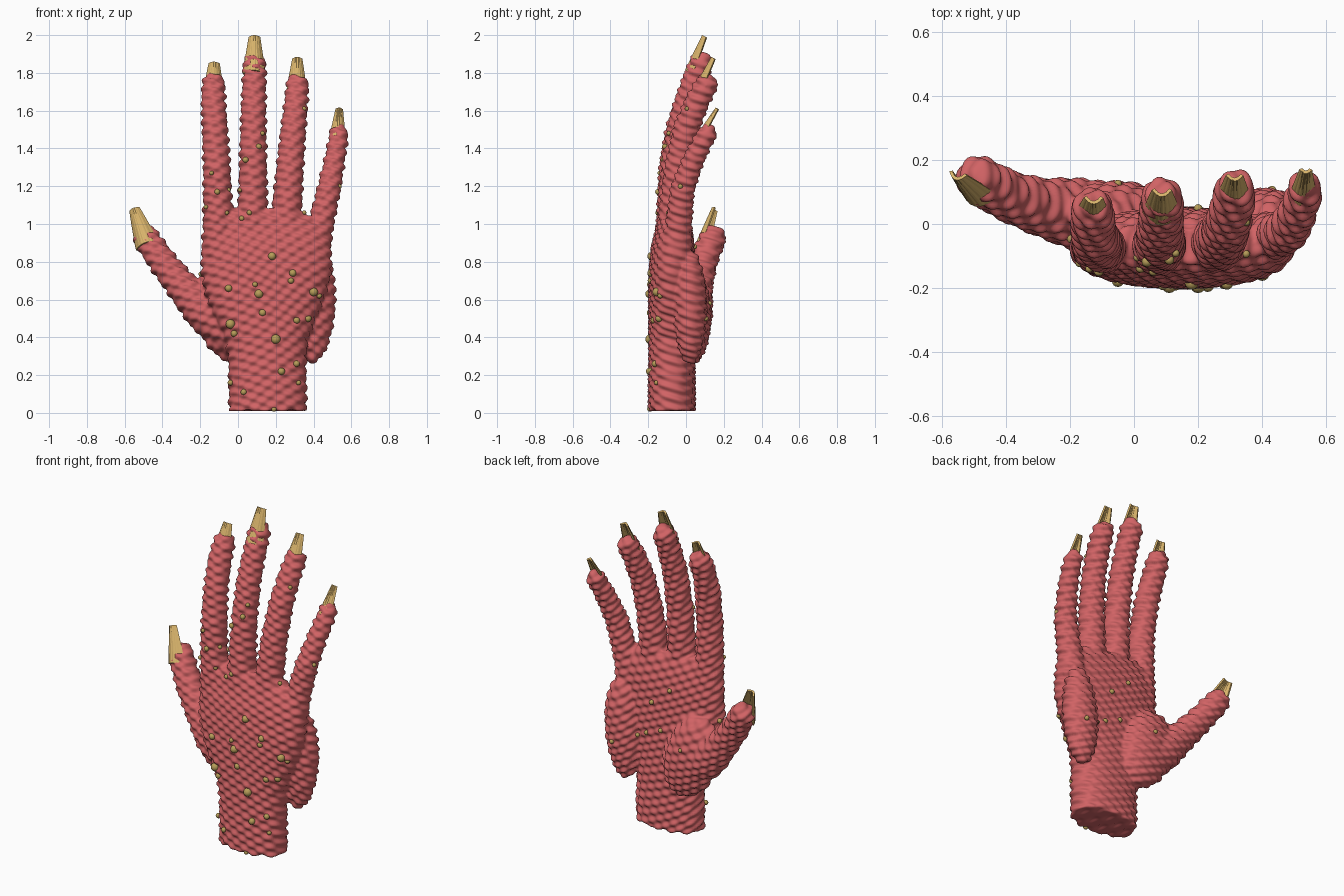
import bpy, bmesh, math
from mathutils import Vector, Matrix
from mathutils.bvhtree import BVHTree

if "Cube" in bpy.data.objects:
    bpy.data.objects.remove(bpy.data.objects["Cube"])


def material(name, rgb):
    m = bpy.data.materials.new(name)
    m.diffuse_color = (*rgb, 1)
    m.use_nodes = True
    m.node_tree.nodes["Principled BSDF"].inputs["Base Color"].default_value = m.diffuse_color
    return m


SKIN = material("red_skin", (0.64, 0.125, 0.13))
NAIL = material("horn_nail", (0.70, 0.46, 0.15))
WART = material("ochre_wart", (0.47, 0.34, 0.10))


def add_object(name, bm, mat):
    me = bpy.data.meshes.new(name)
    bm.to_mesh(me)
    bm.free()
    me.materials.append(mat)
    ob = bpy.data.objects.new(name, me)
    bpy.context.collection.objects.link(ob)
    return ob


def limb(bm, path, n=9):
    """Closely spaced balls along a path of (x, y, z, radius)."""
    for a, b in zip(path, path[1:]):
        for i in range(n + 1):
            p = [u + (v - u) * i / n for u, v in zip(a, b)]
            bmesh.ops.create_icosphere(bm, subdivisions=3, radius=p[3],
                                       matrix=Matrix.Translation(p[:3]))


def pad(bm, centre, radii, tilt):
    """Ellipsoid muscle pad leaning about y."""
    bmesh.ops.create_uvsphere(bm, u_segments=40, v_segments=24, radius=1,
                              matrix=Matrix.Translation(centre)
                              @ Matrix.Rotation(tilt, 4, 'Y')
                              @ Matrix.Diagonal((*radii, 1)))


# Wrist and palm: lofted superellipses (z, centre x, half width, centre y, half depth)
sections = [(0.01, .157, .205, -.075, .122), (0.15, .157, .205, -.075, .122),
            (0.28, .155, .205, -.075, .12), (0.40, .15, .22, -.075, .12),
            (0.50, .145, .265, -.075, .12), (0.62, .145, .315, -.075, .12),
            (0.75, .15, .345, -.075, .118), (0.88, .15, .343, -.07, .11),
            (0.96, .147, .335, -.065, .095), (1.03, .12, .28, -.065, .08),
            (1.08, .10, .22, -.065, .055)]
bm = bmesh.new()
rings = []
for z, xc, hw, yc, hd in sections:
    ring = []
    for i in range(48):
        t = math.tau * i / 48
        c, s = math.cos(t), math.sin(t)
        ring.append(bm.verts.new((xc + hw * math.copysign(abs(c) ** .85, c),
                                  yc + hd * math.copysign(abs(s) ** .85, s), z)))
    rings.append(ring)
for a, b in zip(rings, rings[1:]):
    for i in range(48):
        j = (i + 1) % 48
        bm.faces.new((a[i], a[j], b[j], b[i]))
bm.faces.new(rings[0][::-1])
bm.faces.new(rings[-1])
bmesh.ops.recalc_face_normals(bm, faces=bm.faces)

# Fingers and thumb, as centre lines
limb(bm, [(-.10, -.07, .85, .088), (-.108, -.075, 1.1, .078), (-.112, -.07, 1.3, .073),
          (-.122, -.04, 1.5, .069), (-.13, .01, 1.65, .065), (-.13, .048, 1.735, .062)])
limb(bm, [(.075, -.08, .85, .09), (.078, -.07, 1.1, .08), (.08, -.055, 1.35, .073),
          (.082, -.015, 1.58, .068), (.086, .04, 1.75, .064), (.087, .08, 1.848, .062)])
limb(bm, [(.25, -.07, .85, .09), (.26, -.06, 1.1, .08), (.275, -.04, 1.3, .073),
          (.293, .0, 1.5, .068), (.308, .06, 1.65, .063), (.315, .107, 1.735, .06)])
limb(bm, [(.40, -.05, .8, .085), (.435, -.04, .98, .07), (.48, -.02, 1.18, .063),
          (.51, .035, 1.33, .056), (.53, .09, 1.44, .052), (.533, .112, 1.475, .05)])
limb(bm, [(-.03, .01, .42, .11), (-.17, .03, .53, .11), (-.30, .055, .675, .085),
          (-.40, .09, .80, .075), (-.475, .135, .91, .07), (-.483, .142, .922, .068)])
# Thumb pad and heel pad
pad(bm, (-.06, .03, .51), (.165, .10, .26), -.35)
pad(bm, (.41, .022, .56), (.105, .085, .30), .07)

hand = add_object("hand", bm, SKIN)
rm = hand.modifiers.new("fuse", 'REMESH')
rm.mode = 'VOXEL'
rm.voxel_size = 0.0085
sm = hand.modifiers.new("soften", 'SMOOTH')
sm.factor, sm.iterations = 0.5, 5
dg = bpy.context.evaluated_depsgraph_get()
fused = bpy.data.meshes.new_from_object(hand.evaluated_get(dg))
hand.modifiers.clear()
hand.data = fused
if not fused.materials:
    fused.materials.append(SKIN)

# Scaly crossing ripples over the skin
k = math.tau / 0.048
moves = []
for v in fused.vertices:
    x, y, z = v.co
    wob = 0.9 * math.sin(9 * x + 7 * z)
    d = (math.sin(k * (z + .42 * x + .3 * y) + wob)
         + .8 * math.sin(k * (.72 * z - .62 * x + .2 * y) - wob))
    moves.append(v.co + v.normal * d * 0.0048)
for v, p in zip(fused.vertices, moves):
    p.z = max(p.z, 0.01)
    v.co = p
fused.update()
fused.polygons.foreach_set("use_smooth", [True] * len(fused.polygons))


def nail(name, base, tip, w0, w1, out):
    """Curved tapering plate with fine lengthwise grooves."""
    base, tip, out = Vector(base), Vector(tip), Vector(out).normalized()
    along = (tip - base).normalized()
    side = along.cross(out).normalized()
    out = side.cross(along).normalized()
    nu, nv = 20, 6
    b = bmesh.new()
    grid = []
    for j in range(nv + 1):
        t = j / nv
        w = w0 + (w1 - w0) * t ** 1.15
        row = []
        for i in range(nu + 1):
            u = 2 * i / nu - 1
            drop = 0.75 * w * u * u + 0.0015 * (i % 3 == 0)
            row.append(b.verts.new(base.lerp(tip, t) + side * w * u - out * drop))
        grid.append(row)
    for r, s in zip(grid, grid[1:]):
        for i in range(nu):
            b.faces.new((r[i], r[i + 1], s[i + 1], s[i]))
    bmesh.ops.recalc_face_normals(b, faces=b.faces)
    bmesh.ops.solidify(b, geom=b.faces[:], thickness=0.01)
    bmesh.ops.recalc_face_normals(b, faces=b.faces)
    add_object(name, b, NAIL)


nail("index_nail", (-.132, -.025, 1.685), (-.126, .062, 1.86), .059, .03, (0, -1, .5))
nail("middle_nail", (.085, -.005, 1.815), (.087, .085, 2.0), .059, .031, (0, -1, .5))
nail("ring_nail", (.31, .035, 1.71), (.314, .134, 1.885), .056, .027, (0, -1, .5))
nail("little_nail", (.526, .055, 1.47), (.536, .157, 1.617), .043, .02, (0, -1, .6))
nail("thumb_nail", (-.497, .055, .90), (-.556, .137, 1.085), .066, .03, (-.35, -1, .3))

# Warts seated on the surface: (x, z, radius) in hundredths
front = [(18, 83, 2.1), (29, 74, 1.9), (28, 70, 1.6), (9, 68, 1.4), (-5, 66, 1.9),
         (11, 63, 2.3), (40, 64, 2.3), (13, 53, 1.9), (-4, 47, 2.5), (-2, 42, 1.8),
         (31, 49, 1.8), (37, 50, 1.9), (20, 39, 2.5), (31, 26, 1.7), (23, 22, 1.9),
         (-4, 16, 1.5), (3, 11, 1.6), (32, 16, 1.3), (19, 2, 1.4), (4, 134, 1.6),
         (11, 141, 1.5), (13, 148, 1.2), (-11, 117, 1.5), (-14, 127, 1.2), (-5, 118, 1.2),
         (1, 118, 1.2), (6, 106, 1.4), (2, 103, 1.4), (-6, 106, 1.2), (-17, 109, 1.2),
         (35, 161, 1.2), (35, 106, 1.2), (54, 120, 1.3), (-23, 75, 1.4), (43, 62, 1.4)]
back = [(8, 88, 1.3), (20, 78, 1.4), (14, 62, 1.4), (24, 58, 1.4), (43, 50, 1.4),
        (30, 55, 1.2), (-5, 58, 1.2)]
tree = BVHTree.FromPolygons([v.co for v in fused.vertices],
                            [p.vertices for p in fused.polygons])
b = bmesh.new()
for spots, s in ((front, 1), (back, -1)):
    for x, z, r in spots:
        o = Vector((x / 100, -s, z / 100))
        hit = tree.ray_cast(o, Vector((0, s, 0)))[0] or tree.find_nearest(
            Vector((x / 100, -.03, z / 100)))[0]
        bmesh.ops.create_uvsphere(b, u_segments=16, v_segments=10, radius=r / 100,
                                  matrix=Matrix.Translation(hit))
for f in b.faces:
    f.smooth = True
add_object("warts", b, WART)
